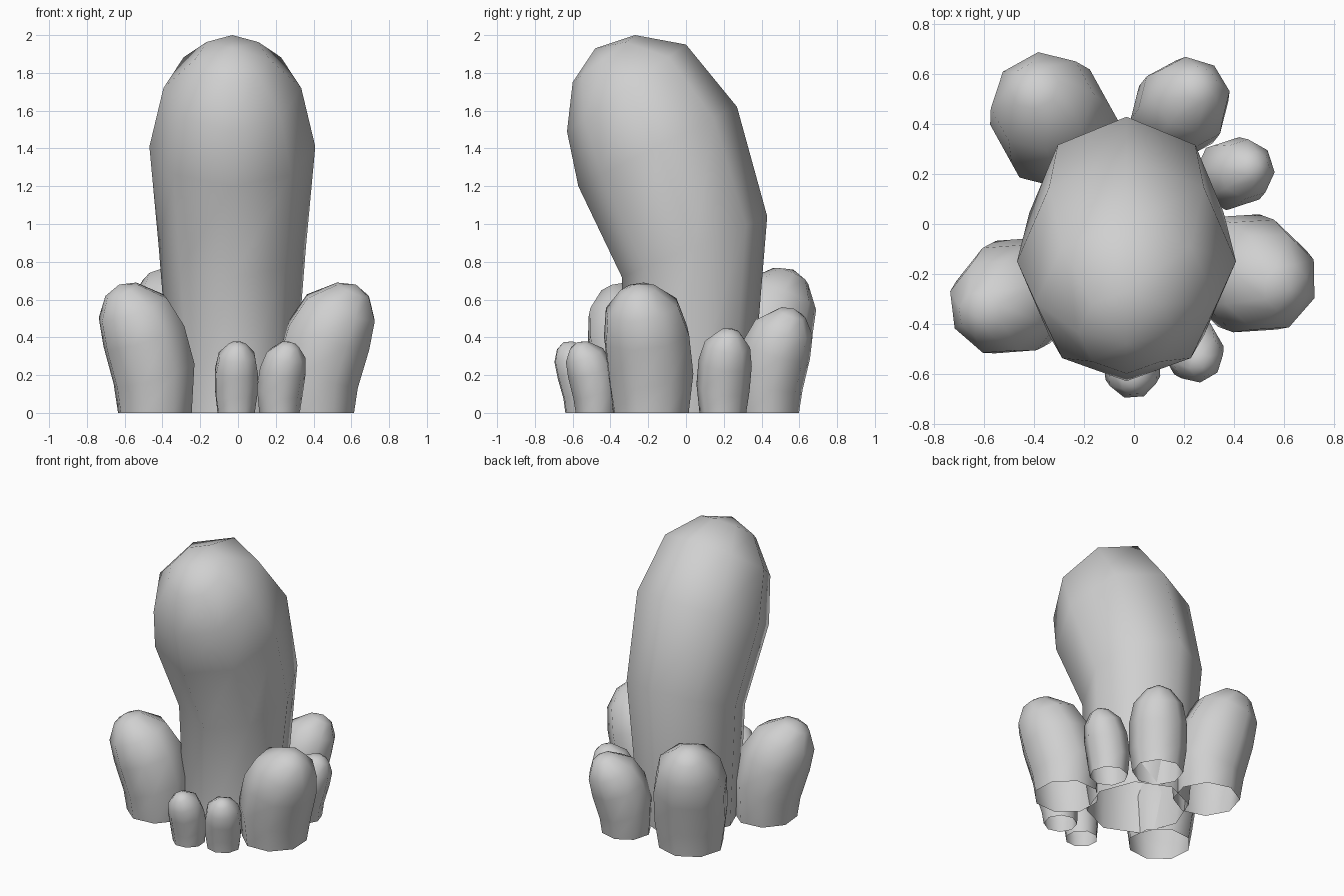
import bpy
import bmesh
from math import cos, sin, pi, radians
from mathutils import Vector

cube = bpy.data.objects.get("Cube")
if cube:
    bpy.data.objects.remove(cube, do_unlink=True)

grey = bpy.data.materials.new("plain grey")
grey.use_nodes = True
grey.diffuse_color = (0.63, 0.63, 0.63, 1)
grey.node_tree.nodes["Principled BSDF"].inputs["Base Color"].default_value = (0.63, 0.63, 0.63, 1)

SIDES = 8

# Each ring: lean-side reach, lean-side height, far-side reach, far-side height
MAIN = [(.34, 0, -.345, 0), (.34, .72, -.43, 1.04), (.57, 1.2, -.27, 1.62),
        (.63, 1.49, 0, 1.95), (.6, 1.75, .27, 2)]
MAIN_TIP = (.48, 1.93)

# Small stalk for a width and a height of one
SMALL = [(.4, 0, -.4, 0), (.44, .19, -.42, .41), (.56, .48, -.3, .7),
         (.62, .7, -.1, .91), (.56, .88, .22, 1)]
SMALL_TIP = (.42, .985)


def stalk(name, base, angle, width, height, turn=0, rings=SMALL, tip=SMALL_TIP, spread=1):
    """Bent, open-bottomed tube leaning towards angle; turn shifts its edges in steps."""
    out = Vector((cos(radians(angle)), sin(radians(angle)), 0))
    side = Vector((-out.y, out.x, 0))
    origin = Vector((*base, 0))

    def place(reach, z):
        return origin + out * reach * width + Vector((0, 0, z * height))

    bm = bmesh.new()
    loops = []
    for near_r, near_z, far_r, far_z in rings:
        near, far = place(near_r, near_z), place(far_r, far_z)
        centre, arm = (near + far) / 2, (near - far) / 2
        across = side * arm.length * spread
        steps = [2 * pi * (i + turn) / SIDES for i in range(SIDES)]
        loops.append([bm.verts.new(centre + arm * cos(a) + across * sin(a)) for a in steps])
    top = bm.verts.new(place(*tip))
    for i in range(SIDES):
        j = (i + 1) % SIDES
        for low, high in zip(loops, loops[1:]):
            bm.faces.new((low[i], low[j], high[j], high[i]))
        bm.faces.new((loops[-1][i], loops[-1][j], top))
    for face in bm.faces:
        face.smooth = True
    mesh = bpy.data.meshes.new(name)
    bm.to_mesh(mesh)
    bm.free()
    mesh.materials.append(grey)
    obj = bpy.data.objects.new(name, mesh)
    bpy.context.collection.objects.link(obj)


# Tall central stalk, leaning to the front
stalk("main_stalk", (-.03, 0), -90, 1, 1, rings=MAIN, tip=MAIN_TIP, spread=.935)

# Small stalks around it, each leaning outwards: base, angle, width, height, turn
for name, base, angle, width, height, turn in [
    ("right_stalk", (-.44, -.27), 208, .51, .69, 0),
    ("left_stalk", (.415, -.185), -20, .53, .69, 0),
    ("back_right_stalk", (-.3, .37), 119, .54, .77, .5),
    ("back_left_stalk", (.165, .435), 52, .41, .56, 0),
    ("side_left_stalk", (.375, .195), 18, .31, .45, .5),
    ("front_stalk", (-.01, -.54), -86, .26, .38, .5),
    ("front_left_stalk", (.22, -.477), -60, .27, .38, .5),
]:
    stalk(name, base, angle, width, height, turn)
